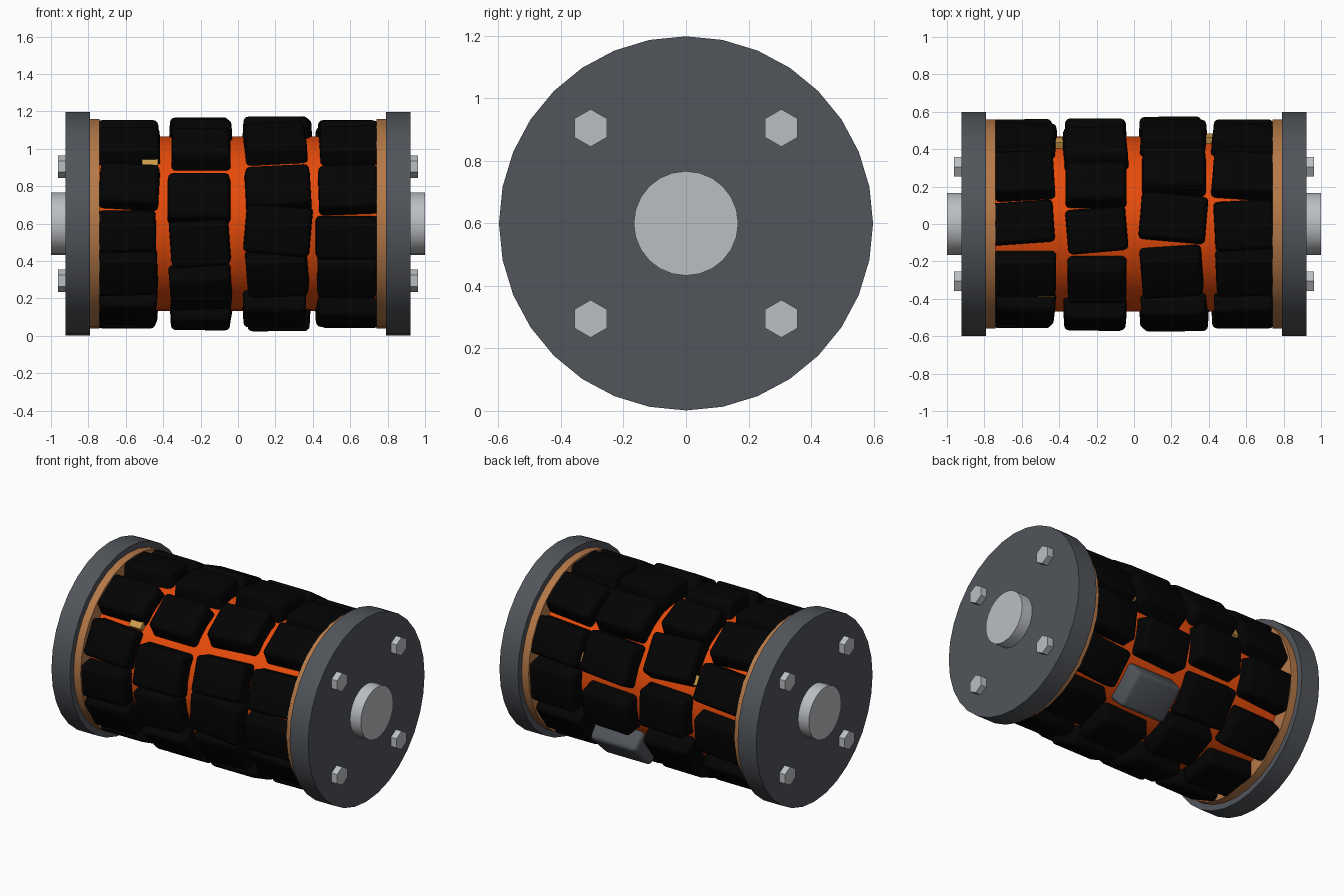
import bpy, bmesh, math, random
from mathutils import Matrix, Vector

if "Cube" in bpy.data.objects:
    bpy.data.objects.remove(bpy.data.objects["Cube"])

random.seed(4)
AXIS_Z = 0.6


def material(name, rgb):
    m = bpy.data.materials.new(name)
    m.diffuse_color = (*rgb, 1)
    m.use_nodes = True
    m.node_tree.nodes["Principled BSDF"].inputs["Base Color"].default_value = m.diffuse_color
    return m


STEEL_DARK = material("dark steel", (0.082, 0.090, 0.102))
STEEL = material("light steel", (0.50, 0.52, 0.54))
COPPER = material("copper", (0.46, 0.19, 0.065))
ORANGE = material("glowing orange", (0.80, 0.07, 0.003))
BLACK = material("black", (0.001, 0.001, 0.001))
GOLD = material("gold", (0.62, 0.34, 0.07))


def finish(name, bm, mats, smooth=True):
    me = bpy.data.meshes.new(name)
    bmesh.ops.recalc_face_normals(bm, faces=bm.faces)
    bm.to_mesh(me)
    bm.free()
    for m in mats:
        me.materials.append(m)
    ob = bpy.data.objects.new(name, me)
    bpy.context.collection.objects.link(ob)
    if smooth:
        bpy.context.view_layer.objects.active = ob
        ob.select_set(True)
        bpy.ops.object.shade_smooth_by_angle(angle=math.radians(30))
        ob.select_set(False)
    return ob


def rod(name, x0, x1, r, sides, mat, y=0.0, z=AXIS_Z, smooth=True):
    """Cylinder lying along x, with a vertex at the top."""
    bm = bmesh.new()
    a, b = [], []
    for i in range(sides):
        t = 2 * math.pi * i / sides
        py, pz = y + r * math.sin(t), z + r * math.cos(t)
        a.append(bm.verts.new((x0, py, pz)))
        b.append(bm.verts.new((x1, py, pz)))
    bm.faces.new(a)
    bm.faces.new(b)
    for i in range(sides):
        j = (i + 1) % sides
        bm.faces.new((a[i], a[j], b[j], b[i]))
    return finish(name, bm, [mat], smooth)


def on_drum(x, deg, r):
    """Frame on the drum: local x axial, y tangential, z outward. 0 = front, 90 = top."""
    t = math.radians(deg)
    out = Vector((0, -math.cos(t), math.sin(t)))
    ax = Vector((1, 0, 0))
    m = Matrix((ax, out.cross(ax), out)).transposed().to_4x4()
    m.translation = Vector((x, 0, AXIS_Z)) + out * r
    return m


def add_box(bm, size, frame, bevel=0.0, mat_index=0):
    part = bmesh.new()
    bmesh.ops.create_cube(part, size=1)
    bmesh.ops.scale(part, vec=size, verts=part.verts)
    if bevel:
        # slight taper towards the outside, then rounded edges
        for v in part.verts:
            if v.co.z > 0:
                v.co.x *= 0.96
                v.co.y *= 0.95
        bmesh.ops.bevel(part, geom=part.edges[:], offset=bevel, segments=3,
                        profile=0.5, affect='EDGES')
    for f in part.faces:
        f.material_index = mat_index
    part.transform(frame)
    tmp = bpy.data.meshes.new("tmp")
    part.to_mesh(tmp)
    part.free()
    bm.from_mesh(tmp)
    bpy.data.meshes.remove(tmp)


# Drum core
rod("drum_core", -0.8, 0.8, 0.467, 32, ORANGE)

# End plates, collars, hubs and bolts on both ends
for side, s in (("left", -1), ("right", 1)):
    rod(f"{side}_end_plate", s * 0.79, s * 0.923, 0.598, 32, STEEL_DARK)
    rod(f"{side}_collar", s * 0.74, s * 0.80, 0.56, 32, COPPER)
    rod(f"{side}_hub", s * 0.90, s * 1.0, 0.167, 24, STEEL)
    for i, (sy, sz) in enumerate(((1, 1), (1, -1), (-1, 1), (-1, -1))):
        rod(f"{side}_bolt_{i + 1}", s * 0.90, s * 0.963, 0.06, 6, STEEL,
            sy * 0.305, AXIS_Z + sz * 0.305, smooth=False)

# Four bands of loose blocks: x, width, outer radius,
# placed blocks as (angle, length, twist), angles of the remaining ones
BANDS = [
    (-0.59, 0.335, 0.552,
     ((-32, .25, 2), (-5, .225, 1), (24, .24, -3), (57, .245, 0), (91, .23, 4), (122, .265, 3)),
     (155, 190, 226, 263, 296)),
    (-0.20, 0.335, 0.563,
     ((-43, .25, 3), (-12, .255, 4), (16, .265, 0), (53, .25, 0), (86, .24, 5), (115, .235, 0)),
     (144, 181, 217, 249, 283)),
    (0.205, 0.35, 0.568,
     ((-32, .25, 4), (-4, .27, -5), (22, .24, 3), (59, .265, 4), (94, .255, -5), (124, .255, 0)),
     (156, 192, 227, 262, 295)),
    (0.59, 0.34, 0.552,
     ((-35, .24, -1), (-9, .23, 0), (22, .26, 2), (58, .255, 2), (89, .27, 3), (122, .255, -4)),
     (155, 186, 218, 252, 287)),
]
for n, (x, w, r, placed, rest) in enumerate(BANDS):
    bm = bmesh.new()
    blocks = list(placed) + [(a, random.uniform(0.24, 0.27), random.uniform(-5, 5)) for a in rest]
    for a, length, twist in blocks:
        grey = n == 2 and a == 227          # the single bare block
        if grey:
            length, twist = 0.25, 0
        size = (w * random.uniform(0.95, 1.03), length, 0.14)
        frame = on_drum(x + random.uniform(-0.01, 0.01), a, r - 0.07 + (0.012 if grey else 0))
        add_box(bm, size, frame @ Matrix.Rotation(math.radians(twist), 4, 'Z'), 0.026, int(grey))
    finish(f"block_band_{n + 1}", bm, [BLACK, STEEL_DARK])

# Small gold clips showing between the blocks
bm = bmesh.new()
for x, a in ((-0.47, 42), (-0.40, 154), (0.385, 161)):
    add_box(bm, (0.085, 0.06, 0.05), on_drum(x, a, 0.475))
finish("gold_clips", bm, [GOLD], smooth=False)
